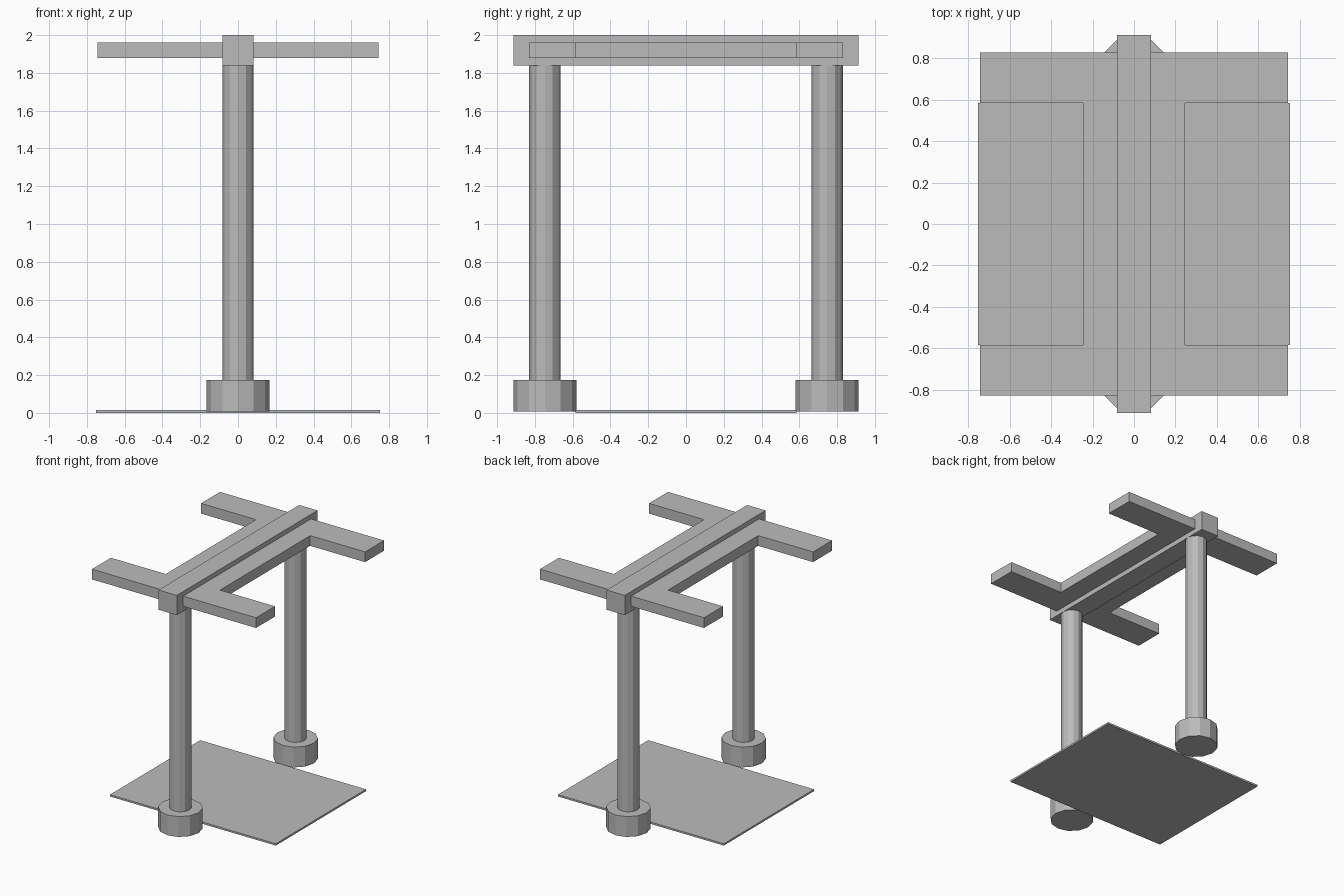
import bpy
import bmesh

cube = bpy.data.objects.get("Cube")
if cube:
    bpy.data.objects.remove(cube, do_unlink=True)

grey = bpy.data.materials.new("plain grey")
grey.use_nodes = True
colour = (0.5, 0.5, 0.5, 1)
grey.diffuse_color = colour
grey.node_tree.nodes["Principled BSDF"].inputs["Base Color"].default_value = colour


def prism(name, outline, bottom, top):
    """Extrude a flat outline from bottom to top."""
    bm = bmesh.new()
    face = bm.faces.new([bm.verts.new((x, y, bottom)) for x, y in outline])
    new = bmesh.ops.extrude_face_region(bm, geom=[face])["geom"]
    verts = [v for v in new if isinstance(v, bmesh.types.BMVert)]
    bmesh.ops.translate(bm, verts=verts, vec=(0, 0, top - bottom))
    bmesh.ops.recalc_face_normals(bm, faces=bm.faces)
    mesh = bpy.data.meshes.new(name)
    bm.to_mesh(mesh)
    bm.free()
    mesh.materials.append(grey)
    bpy.context.collection.objects.link(bpy.data.objects.new(name, mesh))


def rectangle(x, y):
    return [(-x, -y), (x, -y), (x, y), (-x, y)]


def cylinder(name, radius, y, bottom, top):
    bpy.ops.mesh.primitive_cylinder_add(
        vertices=12, radius=radius, depth=top - bottom,
        location=(0, y, (bottom + top) / 2))
    obj = bpy.context.object
    obj.name = name
    obj.data.materials.append(grey)


# Thin ground plate and the main overhead beam
prism("ground_plate", rectangle(0.753, 0.585), 0, 0.015)
prism("top_beam", rectangle(0.083, 0.913), 1.838, 2)

# Side frame: two rails with arms reaching out at both ends
quarter = [(0.246, 0), (0.246, 0.585), (0.745, 0.585), (0.745, 0.83)]
right_side = [(x, -y) for x, y in reversed(quarter)] + quarter[1:]
left_side = [(-x, -y) for x, y in right_side]
prism("arm_frame", right_side + left_side, 1.878, 1.962)

# Front and back posts standing in round feet
for side, y in (("front", -0.747), ("back", 0.747)):
    cylinder(side + "_foot", 0.166, y, 0.008, 0.175)
    cylinder(side + "_post", 0.083, y, 0.17, 1.84)
